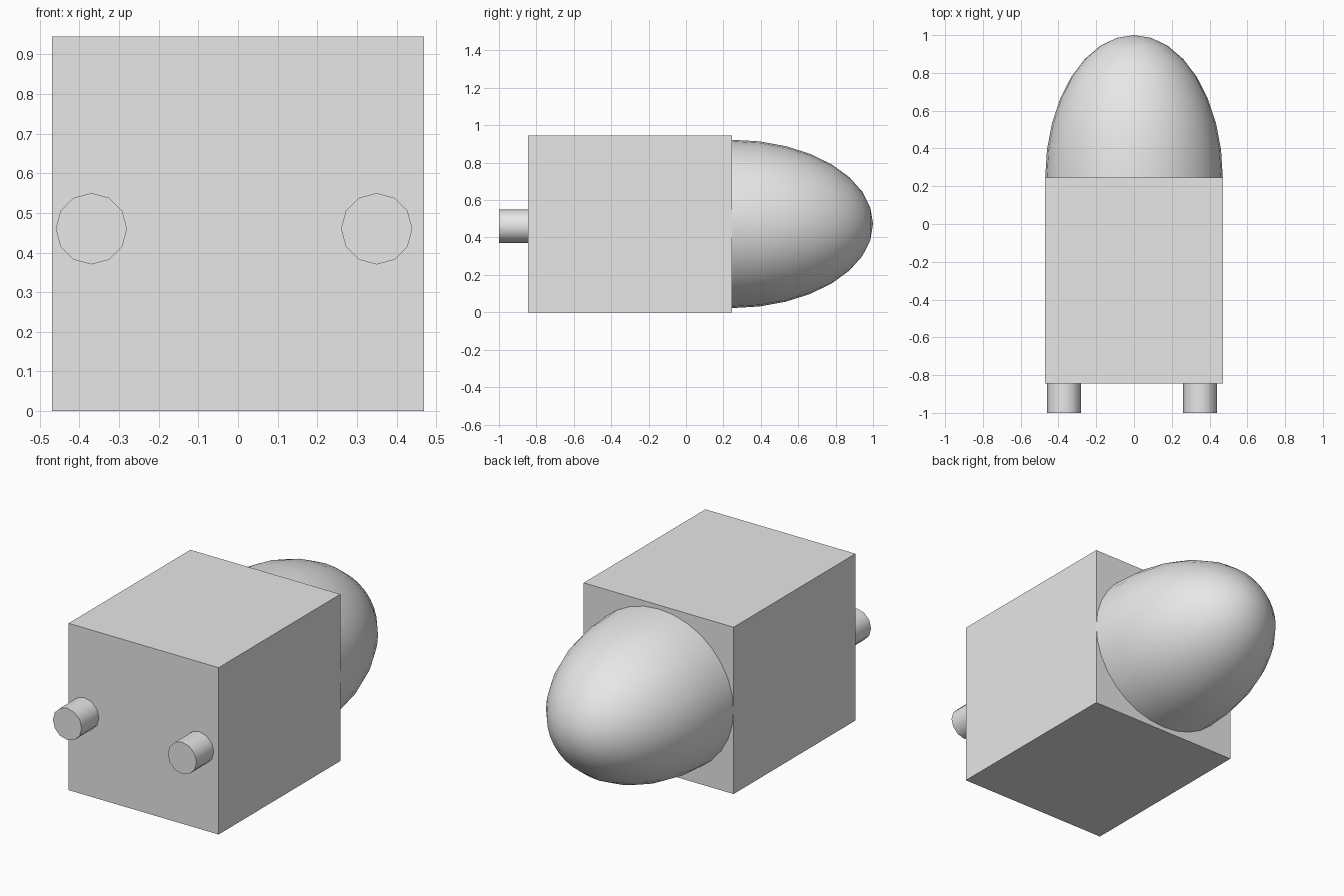
import bpy
import bmesh
from math import radians
from mathutils import Matrix, Vector

cube = bpy.data.objects.get("Cube")
if cube:
    bpy.data.objects.remove(cube, do_unlink=True)

# Single light grey material
grey = bpy.data.materials.new("light_grey")
grey.use_nodes = True
colour = (0.8, 0.8, 0.8, 1)
grey.diffuse_color = colour
grey.node_tree.nodes["Principled BSDF"].inputs["Base Color"].default_value = colour

TO_Y = Matrix.Rotation(radians(-90), 4, "X")  # turns local +z to +y
BACK, FRONT, HEIGHT, HALF = 0.245, -0.845, 0.945, 0.47


def add_object(name, bm, smooth=False):
    mesh = bpy.data.meshes.new(name)
    bm.to_mesh(mesh)
    bm.free()
    mesh.materials.append(grey)
    obj = bpy.data.objects.new(name, mesh)
    bpy.context.collection.objects.link(obj)
    if smooth:
        bpy.ops.object.select_all(action="DESELECT")
        obj.select_set(True)
        bpy.context.view_layer.objects.active = obj
        bpy.ops.object.shade_smooth_by_angle(angle=radians(40))
    return obj


# Box body
bm = bmesh.new()
bmesh.ops.create_cube(bm, size=1)
bmesh.ops.scale(bm, vec=(2 * HALF, BACK - FRONT, HEIGHT), verts=bm.verts)
bmesh.ops.translate(bm, vec=(0, (BACK + FRONT) / 2, HEIGHT / 2), verts=bm.verts)
add_object("body", bm)

# Half ellipsoid on the back, its pole pointing backwards
bm = bmesh.new()
bmesh.ops.create_uvsphere(bm, u_segments=32, v_segments=16, radius=1, matrix=TO_Y)
front_half = [v for v in bm.verts if v.co.y < -0.01]
bmesh.ops.delete(bm, geom=front_half, context="VERTS")
bmesh.ops.scale(bm, vec=(HALF, 1 - BACK, 0.45), verts=bm.verts)
bmesh.ops.translate(bm, vec=(0, BACK, HEIGHT / 2), verts=bm.verts)
add_object("rear_dome", bm, smooth=True)

# Two round pegs on the front, slightly off centre
for name, x in (("right_peg", -0.37), ("left_peg", 0.35)):
    bm = bmesh.new()
    place = Matrix.Translation(Vector((x, (FRONT - 1) / 2, 0.46))) @ TO_Y
    bmesh.ops.create_cone(bm, cap_ends=True, segments=12, radius1=0.09,
                          radius2=0.09, depth=1 + FRONT, matrix=place)
    add_object(name, bm, smooth=True)
